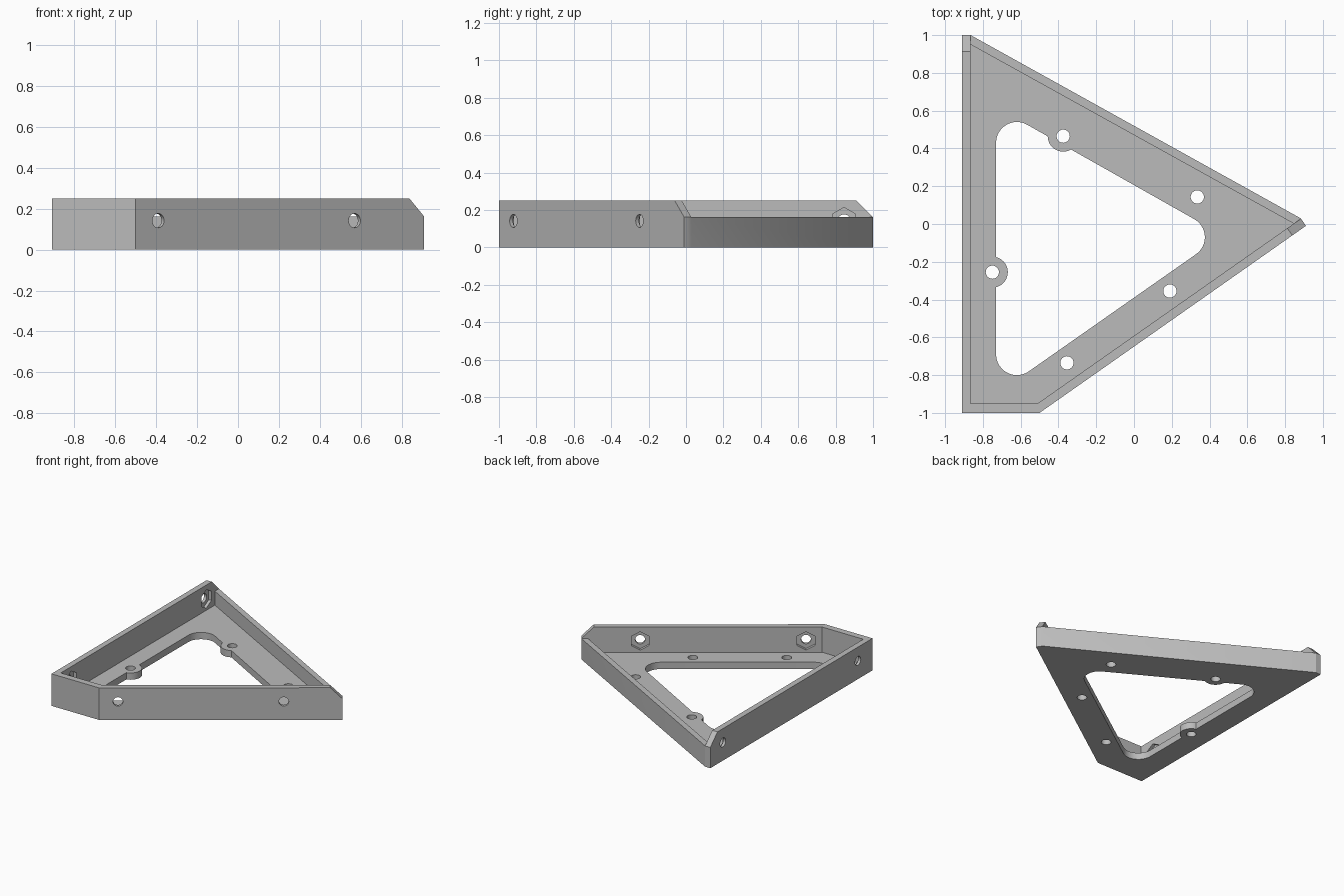
import bpy, bmesh
from math import cos, sin, tau
from mathutils import Matrix, Vector

if "Cube" in bpy.data.objects:
    bpy.data.objects.remove(bpy.data.objects["Cube"])

grey = bpy.data.materials.new("light_grey")
grey.use_nodes = True
grey.diffuse_color = (0.5, 0.5, 0.5, 1)
grey.node_tree.nodes["Principled BSDF"].inputs["Base Color"].default_value = grey.diffuse_color

HEIGHT, LOW, FLOOR = 0.25, 0.162, 0.053
UP = Vector((0, 0, 1))


def prism(name, points, z0, z1, frame=Matrix()):
    """Extrude a 2D outline from z0 to z1 inside a local frame."""
    bm = bmesh.new()
    rows = [[bm.verts.new(frame @ Vector((x, y, z))) for x, y in points] for z in (z0, z1)]
    n = len(points)
    bm.faces.new(rows[0][::-1])
    bm.faces.new(rows[1])
    for i in range(n):
        j = (i + 1) % n
        bm.faces.new((rows[0][i], rows[0][j], rows[1][j], rows[1][i]))
    bmesh.ops.recalc_face_normals(bm, faces=bm.faces)
    mesh = bpy.data.meshes.new(name)
    bm.to_mesh(mesh)
    bm.free()
    mesh.materials.append(grey)
    obj = bpy.data.objects.new(name, mesh)
    bpy.context.collection.objects.link(obj)
    return obj


def ring(radius, sides, cx=0, cy=0):
    return [(cx + radius * cos(tau * i / sides), cy + radius * sin(tau * i / sides))
            for i in range(sides)]


def frame_at(origin, x_axis, y_axis):
    z_axis = x_axis.cross(y_axis)
    m = Matrix((x_axis, y_axis, z_axis)).transposed().to_4x4()
    m.translation = origin
    return m


def cut(target, cutter):
    """Subtract a helper solid, then discard it."""
    cutter.hide_render = True
    mod = target.modifiers.new("cut", "BOOLEAN")
    mod.operation, mod.solver, mod.object = "DIFFERENCE", "EXACT", cutter
    bpy.context.view_layer.objects.active = target
    bpy.ops.object.modifier_apply(modifier=mod.name)
    bpy.data.objects.remove(cutter)


# Solid outline, hollowed into a tray
tray = prism("triangular_tray", [(-0.91, -1), (-0.5, -1), (0.91, -0.01), (0.883, 0.03),
                                 (-0.865, 1), (-0.91, 1)], 0, HEIGHT)
corner, bend, tip = (-0.865, -0.95), (-0.51, -0.95), (0.846, 0.002)
cut(tray, prism("cavity", [corner, bend, tip, (-0.865, 0.95)], FLOOR, 0.4))

# Lower the back wall
cut(tray, prism("low_wall", [corner, bend, tip, (1.2, 0.25), (1.2, 1.5), (-0.865, 1.5)],
                LOW, 0.45))

# Slope the free ends of the two tall walls
side_dir = Vector((0, 1, 0))
diag_dir = Vector((1.41, 0.99, 0)).normalized()
for end, along in ((Vector((-0.89, 1, 0)), side_dir), (Vector((0.9, 0.005, 0)), diag_dir)):
    wedge = [(-0.138, 0.3), (0.05, 0.3), (0.05, 0.112)]
    cut(tray, prism("end_slope", wedge, -0.12, 0.12, frame_at(end, along, UP)))

# Rounded floor opening, keeping round bosses for two screw holes
bosses = [(-0.375, 0.465), (-0.75, -0.255)]
opening_pts = []
centres = [(-0.62, 0.43), (-0.62, -0.69), (0.265, -0.07)]
arcs = [(61, 180), (180, 305), (305, 421)]
for (cx, cy), (start, stop) in zip(centres, arcs):
    for i in range(17):
        a = (start + (stop - start) * i / 16) * tau / 360
        opening_pts.append((cx + 0.11 * cos(a), cy + 0.11 * sin(a)))
opening = prism("opening", opening_pts, -0.1, 0.1)
for x, y in bosses:
    cut(opening, prism("boss", ring(0.082, 40, x, y), -0.2, 0.2))
cut(tray, opening)

# Screw holes through the floor
for x, y in bosses + [(0.335, 0.143), (0.19, -0.355), (-0.355, -0.735)]:
    cut(tray, prism("floor_hole", ring(0.035, 32, x, y), -0.1, 0.1))

# Bolt holes through the tall walls, with hexagonal nut pockets inside
wall_holes = [(Vector((-0.91, y, 0.142)), -side_dir) for y in (0.845, -0.82)]
wall_holes += [(Vector((x, -1 + (x + 0.5) * 0.702, 0.142)), diag_dir) for x in (-0.39, 0.57)]
for spot, along in wall_holes:
    inward = frame_at(spot, UP, along)
    cut(tray, prism("bolt_hole", ring(0.035, 32), -0.05, 0.1, inward))
    cut(tray, prism("nut_pocket", ring(0.072, 6), 0.022, 0.1, inward))

# Smooth the round holes, keep the edges crisp
bpy.ops.object.select_all(action="DESELECT")
tray.select_set(True)
bpy.context.view_layer.objects.active = tray
bpy.ops.object.shade_smooth_by_angle(angle=0.5)
